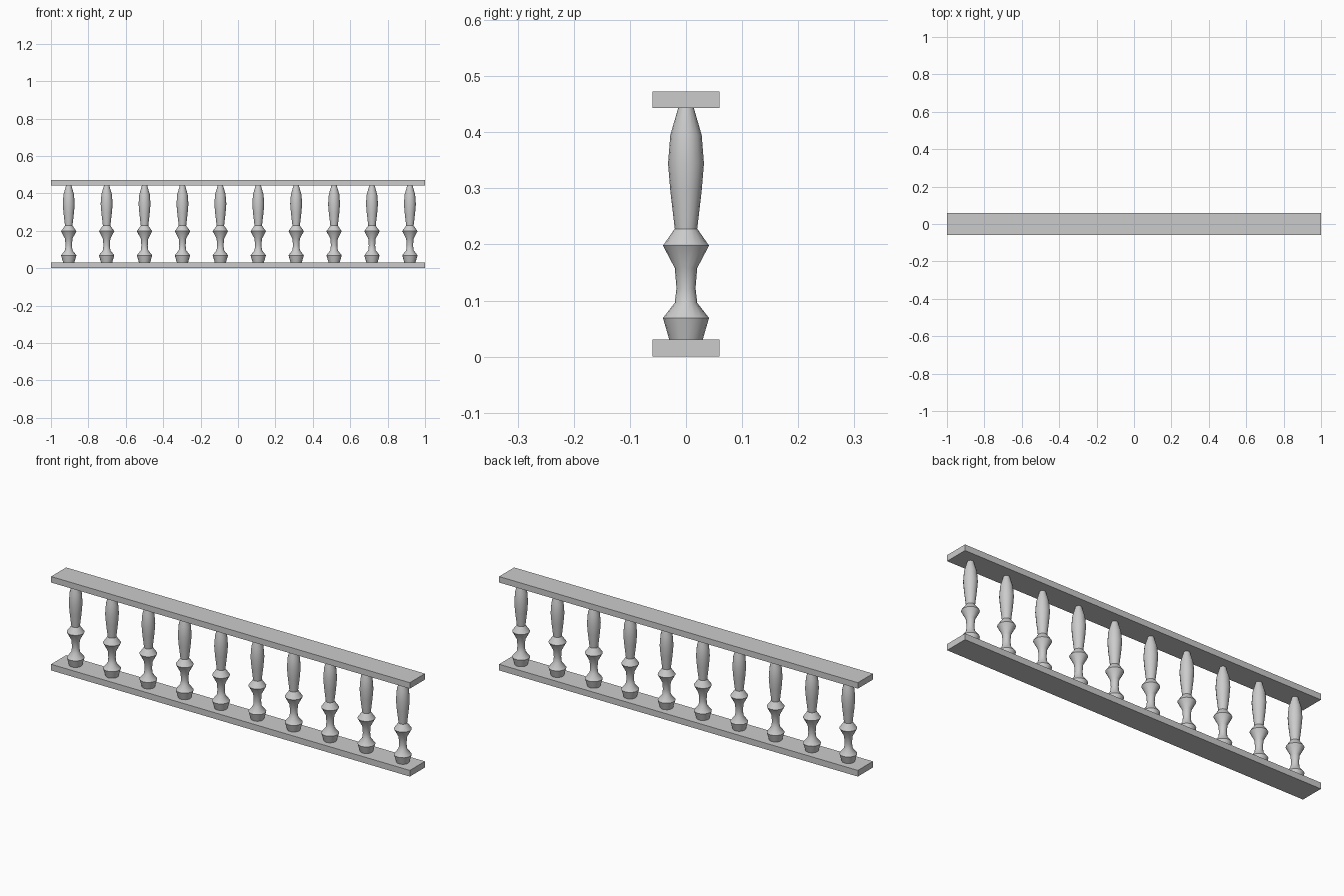
import bpy
import bmesh
import math

default = bpy.data.objects.get("Cube")
if default:
    bpy.data.objects.remove(default, do_unlink=True)

# Stone colour
stone = bpy.data.materials.new("grey stone")
stone.use_nodes = True
GREY = (0.6, 0.6, 0.6, 1.0)
stone.diffuse_color = GREY
stone.node_tree.nodes["Principled BSDF"].inputs["Base Color"].default_value = GREY

RAIL_DEPTH = 0.12
BOTTOM_TOP, RAIL_BOTTOM, RAIL_TOP = 0.031, 0.443, 0.473
SIDES = 16
COUNT, FIRST_X, LAST_X = 10, -0.905, 0.919

# Turned outline: (radius, height)
PROFILE = [(0.030, BOTTOM_TOP), (0.041, 0.069), (0.020, 0.096), (0.017, 0.122),
           (0.020, 0.158), (0.041, 0.198), (0.020, 0.228), (0.028, 0.296),
           (0.032, 0.344), (0.028, 0.395), (0.014, RAIL_BOTTOM)]


def add_object(name, mesh):
    obj = bpy.data.objects.new(name, mesh)
    bpy.context.collection.objects.link(obj)
    return obj


def make_rail(name, low, high):
    bm = bmesh.new()
    bmesh.ops.create_cube(bm, size=1)
    bmesh.ops.scale(bm, vec=(2, RAIL_DEPTH, high - low), verts=bm.verts)
    bmesh.ops.translate(bm, vec=(0, 0, (low + high) / 2), verts=bm.verts)
    mesh = bpy.data.meshes.new(name)
    bm.to_mesh(mesh)
    bm.free()
    mesh.materials.append(stone)
    return add_object(name, mesh)


def make_baluster_mesh():
    bm = bmesh.new()
    rings = []
    for r, z in PROFILE:
        angles = [math.tau * i / SIDES for i in range(SIDES)]
        rings.append([bm.verts.new((r * math.cos(a), r * math.sin(a), z)) for a in angles])
    for low, high in zip(rings, rings[1:]):
        for i in range(SIDES):
            j = (i + 1) % SIDES
            bm.faces.new((low[i], low[j], high[j], high[i]))
    bm.faces.new(rings[0][::-1])
    bm.faces.new(rings[-1])
    mesh = bpy.data.meshes.new("baluster")
    bm.to_mesh(mesh)
    bm.free()
    mesh.materials.append(stone)
    return mesh


# Base and handrail
make_rail("base_rail", 0, BOTTOM_TOP)
make_rail("hand_rail", RAIL_BOTTOM, RAIL_TOP)

# Row of balusters sharing one mesh
baluster_mesh = make_baluster_mesh()
step = (LAST_X - FIRST_X) / (COUNT - 1)
for n in range(COUNT):
    post = add_object(f"baluster_{n + 1}", baluster_mesh)
    post.location.x = FIRST_X + n * step

# Smooth sides, crisp turned ridges
bpy.ops.object.select_all(action="DESELECT")
post.select_set(True)
bpy.context.view_layer.objects.active = post
bpy.ops.object.shade_smooth_by_angle(angle=math.radians(35))
